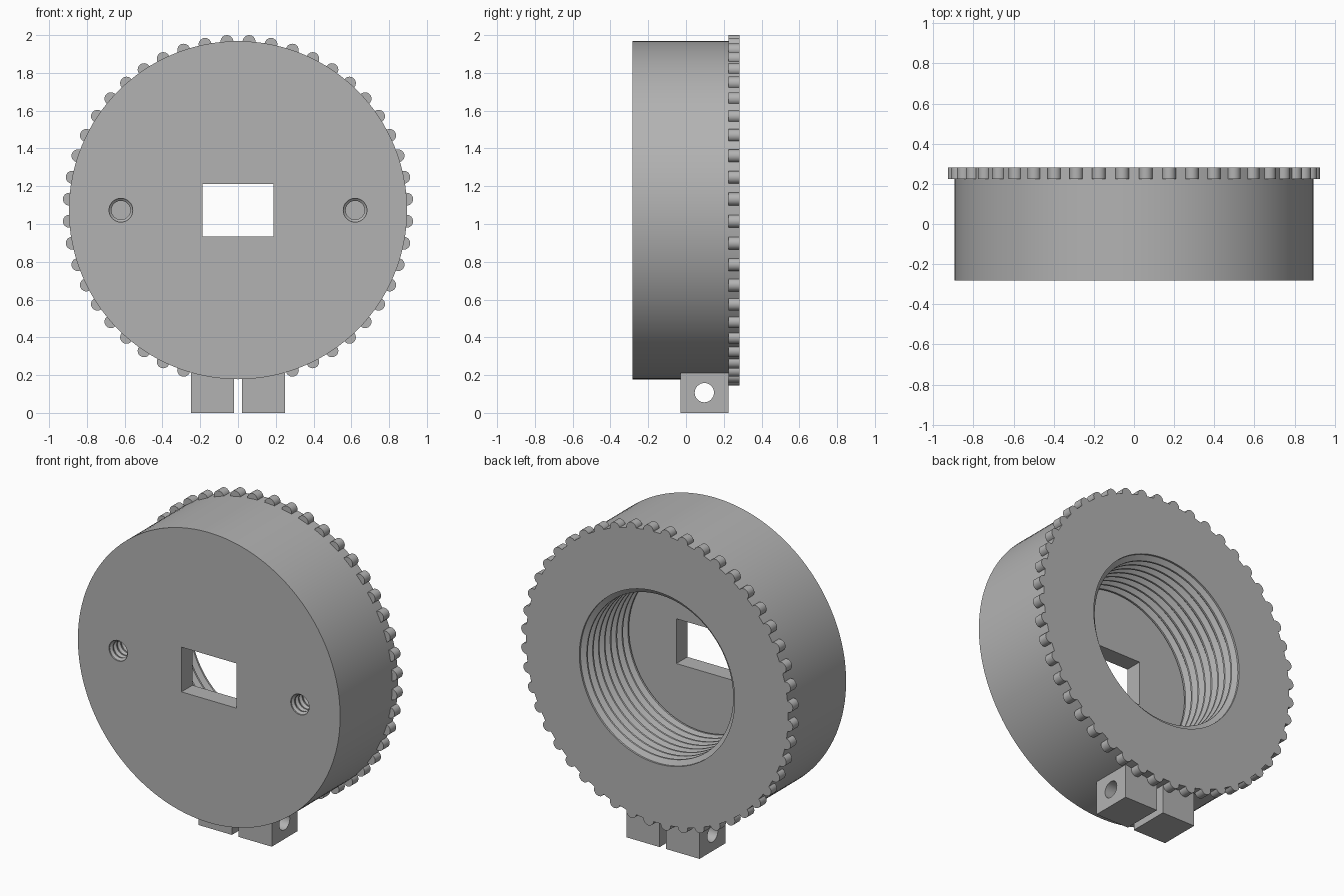
import bpy, bmesh, math
from mathutils import Matrix, Vector

cube = bpy.data.objects.get("Cube")
if cube:
    bpy.data.objects.remove(cube, do_unlink=True)

CZ = 1.073               # height of the drum axis
RADIUS = 0.895
FRONT, STEP, BACK = -0.2825, 0.225, 0.2825
FLOOR = -0.175           # bottom of the threaded bore

grey = bpy.data.materials.new("grey")
grey.use_nodes = True
GREY = (0.45, 0.45, 0.45, 1)
grey.diffuse_color = GREY
grey.node_tree.nodes["Principled BSDF"].inputs["Base Color"].default_value = GREY


def finish(bm, name):
    bmesh.ops.recalc_face_normals(bm, faces=bm.faces)
    mesh = bpy.data.meshes.new(name)
    bm.to_mesh(mesh)
    bm.free()
    mesh.materials.append(grey)
    obj = bpy.data.objects.new(name, mesh)
    bpy.context.collection.objects.link(obj)
    return obj


def lathe(name, profile, centre, sides):
    """Revolve (radius, y) points about the y axis and cap both ends."""
    bm = bmesh.new()
    rings = []
    for r, y in profile:
        angles = [2 * math.pi * i / sides for i in range(sides)]
        rings.append([bm.verts.new((centre[0] + r * math.cos(a), y,
                                    centre[1] + r * math.sin(a))) for a in angles])
    for a, b in zip(rings, rings[1:]):
        for i in range(sides):
            j = (i + 1) % sides
            bm.faces.new((a[i], a[j], b[j], b[i]))
    bm.faces.new(rings[0])
    bm.faces.new(rings[-1])
    return finish(bm, name)


def box(name, low, high):
    bm = bmesh.new()
    low, high = Vector(low), Vector(high)
    bmesh.ops.create_cube(bm, size=1, matrix=Matrix.Translation((low + high) / 2)
                          @ Matrix.Diagonal((*(high - low), 1)))
    return finish(bm, name)


def cut(target, cutter):
    cutter.hide_render = True
    cutter.hide_viewport = True
    mod = target.modifiers.new("cut", "BOOLEAN")
    mod.operation = "DIFFERENCE"
    mod.solver = "EXACT"
    mod.object = cutter


def apply_and_smooth(obj):
    cutters = [m.object for m in obj.modifiers]
    graph = bpy.context.evaluated_depsgraph_get()
    mesh = bpy.data.meshes.new_from_object(obj.evaluated_get(graph))
    obj.modifiers.clear()
    obj.data = mesh
    for c in cutters:
        bpy.data.objects.remove(c, do_unlink=True)
    bpy.ops.object.select_all(action="DESELECT")
    obj.select_set(True)
    bpy.context.view_layer.objects.active = obj
    bpy.ops.object.shade_smooth_by_angle(angle=math.radians(30))


def thread(outer, inner, start, end, turns):
    """Trapezoid thread grooves from start to end, as (radius, y) points."""
    pitch = (end - start) / turns
    points = []
    for i in range(turns):
        for r, t in ((outer, 0), (outer, 0.2), (inner, 0.5), (inner, 0.7)):
            points.append((r, start + (i + t) * pitch))
    return points + [(outer, end)]


# Drum: outer wall and threaded bore open at the back
drum = lathe("drum", [(RADIUS, FRONT), (RADIUS, STEP), (RADIUS, BACK)]
             + thread(0.53, 0.5, BACK, FLOOR, 8), (0, CZ), 128)

# Rectangular window through the front wall
cut(drum, box("window_cutter", (-0.188, -0.4, CZ - 0.138), (0.188, -0.1, CZ + 0.138)))

# Blind threaded screw holes in the front
for side in (-1, 1):
    profile = [(0.063, FRONT - 0.05)] + thread(0.063, 0.05, FRONT, -0.02, 7)
    cut(drum, lathe("screw_hole_cutter", profile, (side * 0.62, CZ), 32))
apply_and_smooth(drum)

# Grip knobs around the back rim
bm = bmesh.new()
COUNT = 48
for i in range(COUNT):
    a = 2 * math.pi * (i + 0.5) / COUNT
    place = Matrix.Translation((RADIUS * math.cos(a), (STEP + BACK) / 2,
                                CZ + RADIUS * math.sin(a)))
    bmesh.ops.create_cone(bm, cap_ends=True, segments=24, radius1=0.034, radius2=0.034,
                          depth=BACK - STEP,
                          matrix=place @ Matrix.Rotation(math.pi / 2, 4, "X"))
apply_and_smooth(finish(bm, "grip_knobs"))

# Pair of clamp lugs under the drum with a cross hole
for name, x0, x1 in (("right_lug", -0.25, -0.022), ("left_lug", 0.022, 0.25)):
    lug = box(name, (x0, -0.028, 0), (x1, STEP, 0.21))
    bm = bmesh.new()
    bmesh.ops.create_cone(bm, cap_ends=True, segments=32, radius1=0.051, radius2=0.051,
                          depth=1, matrix=Matrix.Translation((0, 0.097, 0.107))
                          @ Matrix.Rotation(math.pi / 2, 4, "Y"))
    cut(lug, finish(bm, "lug_hole_cutter"))
    apply_and_smooth(lug)
